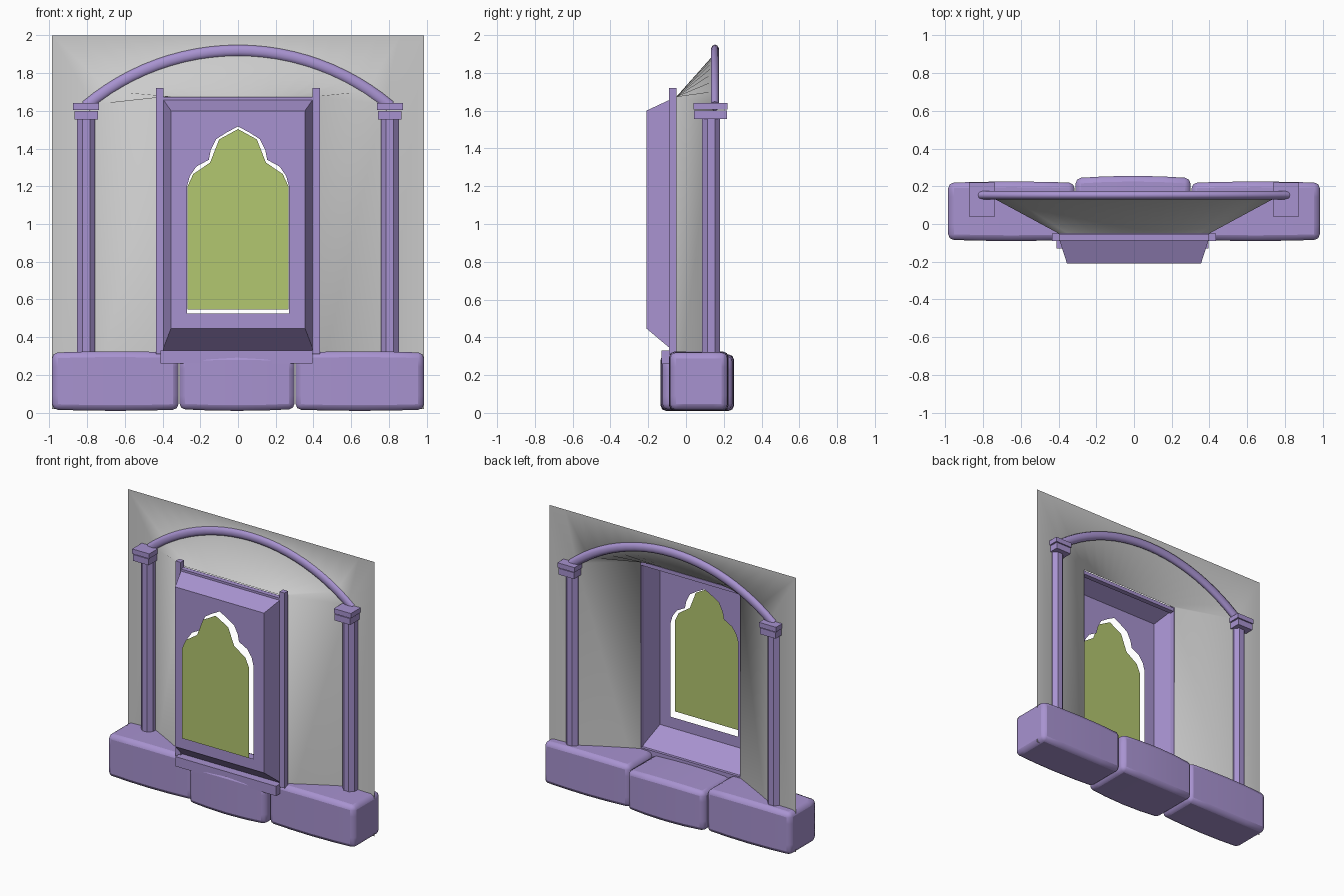
import bpy, bmesh, math
from mathutils import Vector

if "Cube" in bpy.data.objects:
    bpy.data.objects.remove(bpy.data.objects["Cube"], do_unlink=True)


def material(name, rgb):
    m = bpy.data.materials.new(name)
    m.use_nodes = True
    m.diffuse_color = (*rgb, 1)
    m.node_tree.nodes["Principled BSDF"].inputs["Base Color"].default_value = (*rgb, 1)
    return m


purple = material("purple stone", (0.39, 0.29, 0.63))
grey = material("grey plaster", (0.6, 0.6, 0.6))
olive = material("olive glass", (0.45, 0.57, 0.16))


def finish(bm, name, mat, smooth=None):
    """Turn a bmesh into a named object, smooth below the given angle."""
    bmesh.ops.recalc_face_normals(bm, faces=bm.faces[:])
    me = bpy.data.meshes.new(name)
    bm.to_mesh(me)
    bm.free()
    ob = bpy.data.objects.new(name, me)
    bpy.context.scene.collection.objects.link(ob)
    me.materials.append(mat)
    if smooth:
        bpy.ops.object.select_all(action="DESELECT")
        ob.select_set(True)
        bpy.context.view_layer.objects.active = ob
        bpy.ops.object.shade_smooth_by_angle(angle=math.radians(smooth))
    return ob


def fit(bm, lo, hi):
    """Place a unit cube's vertices in the box lo..hi."""
    lo, hi = Vector(lo), Vector(hi)
    for v in bm.verts:
        v.co = Vector([lo[i] + (v.co[i] + 0.5) * (hi[i] - lo[i]) for i in range(3)])


def box(name, lo, hi):
    bm = bmesh.new()
    bmesh.ops.create_cube(bm, size=1)
    fit(bm, lo, hi)
    return finish(bm, name, purple)


def stone(name, lo, hi, bulge):
    """Rounded block, slightly swollen at mid length."""
    bm = bmesh.new()
    bmesh.ops.create_cube(bm, size=1)
    bmesh.ops.subdivide_edges(bm, edges=bm.edges[:], cuts=3, use_grid_fill=True)
    for v in bm.verts:
        u = 1 - bulge * (2 * v.co.x) ** 2
        v.co.y *= u
        v.co.z *= u
    fit(bm, lo, hi)
    ob = finish(bm, name, purple, 50)
    mod = ob.modifiers.new("rounded edges", "BEVEL")
    mod.width, mod.segments = 0.03, 2
    mod.limit_method, mod.angle_limit = "ANGLE", math.radians(50)
    return ob


def strips(bm, rows, closed=False):
    """Quads between successive rows of points."""
    vs = [[bm.verts.new(p) for p in r] for r in rows]
    for a, b in zip(vs, vs[1:]):
        n = len(a)
        for i in range(n if closed else n - 1):
            j = (i + 1) % n
            bm.faces.new((a[i], a[j], b[j], b[i]))
    return vs


# Base stones
stone("base_stone_middle", (-0.31, -0.135, 0.01), (0.30, 0.255, 0.31), 0.06)
stone("base_stone_right", (-0.985, -0.09, 0.01), (-0.315, 0.225, 0.325), 0.04)
stone("base_stone_left", (0.305, -0.09, 0.01), (0.985, 0.225, 0.325), 0.04)

# Columns with two-slab capitals
for side, s in (("right", -1), ("left", 1)):
    cx = s * 0.805
    bm = bmesh.new()
    bmesh.ops.create_cone(bm, cap_ends=True, segments=8, radius1=0.052, radius2=0.052, depth=1.3)
    turn = math.pi / 8
    for v in bm.verts:
        x, y = v.co.x, v.co.y
        v.co = (cx + x * math.cos(turn) - y * math.sin(turn),
                0.133 + x * math.sin(turn) + y * math.cos(turn), v.co.z + 0.92)
    finish(bm, "column_" + side, purple)
    box("capital_lower_" + side, (cx - 0.062, 0.042, 1.555), (cx + 0.062, 0.217, 1.6))
    box("capital_upper_" + side, (cx - 0.068, 0.04, 1.605), (cx + 0.068, 0.22, 1.64))

# Arch moulding swept along a circular arc
R, SPAN, TOP = 1.25, 0.7, 1.918
bm = bmesh.new()
rows = []
for i in range(25):
    a = SPAN * (i / 12 - 1)
    row = []
    for k in range(10):
        t = math.tau * k / 10
        r = R + 0.032 * math.cos(t)
        row.append((r * math.sin(a), 0.153 + 0.023 * math.sin(t), TOP - R + r * math.cos(a)))
    rows.append(row)
ends = strips(bm, rows, closed=True)
bm.faces.new(ends[0])
bm.faces.new(ends[-1])
finish(bm, "arch_moulding", purple, 50)

# Wall: flat surround, arched opening, and splayed reveal down to the window
W, N = 0.77, 16
xs = [W * (2 * i / N - 1) for i in range(N + 1)]
drop = math.sqrt(R * R - W * W)
arc = [(x, 0.15, 1.9 - R + math.sqrt(R * R - x * x)) for x in xs]


def around(points, half, y):
    return [(-half, y, 0.02)] + points + [(half, y, 0.02)]


outer = around([(x / W * 0.985, 0.15, 2.0) for x in xs], 0.985, 0.15)
middle = around(arc, W, 0.15)
inner = around([(x / W * 0.4, -0.05, 1.675) for x in xs], 0.4, -0.05)
bm = bmesh.new()
strips(bm, [outer, middle, inner])
finish(bm, "wall", grey, 180)

# Window frame: posts, top rail, sill
for side, s in (("right", -1), ("left", 1)):
    box("window_post_" + side, (s * 0.415 - 0.02, -0.09, 0.31), (s * 0.415 + 0.02, -0.05, 1.72))
box("window_top_rail", (-0.4, -0.088, 1.645), (0.4, -0.052, 1.672))
box("window_sill", (-0.41, -0.13, 0.26), (0.395, -0.05, 0.33))


def outline(half, foot):
    """Cusped window outline from the right half points."""
    return [(half[0][0], foot)] + half + [(-x, z) for x, z in reversed(half) if x > 0] + [(-half[0][0], foot)]


# Projecting window box, open at the back, with a cusped opening in its front
hole = outline([(0.27, 1.2), (0.255, 1.255), (0.22, 1.305), (0.155, 1.34),
                (0.145, 1.39), (0.115, 1.45), (0.06, 1.485), (0, 1.517)], 0.525)
bm = bmesh.new()
front_y = -0.21
back = [(-0.4, -0.07, 0.33), (0.4, -0.07, 0.33), (0.4, -0.07, 1.665), (-0.4, -0.07, 1.665)]
front = [(-0.355, front_y, 0.447), (0.355, front_y, 0.447), (0.355, front_y, 1.6), (-0.355, front_y, 1.6)]
rim = strips(bm, [back, front], closed=True)[1]
cut = [bm.verts.new((x, front_y, z)) for x, z in hole]
edges = []
for loop in (rim, cut):
    for a, b in zip(loop, loop[1:] + loop[:1]):
        edges.append(bm.edges.get((a, b)) or bm.edges.new((a, b)))
bmesh.ops.triangle_fill(bm, use_beauty=True, use_dissolve=False, edges=edges, normal=(0, -1, 0))
finish(bm, "window_box", purple)

# Glass pane standing just proud of the opening
pane = outline([(0.267, 1.2), (0.237, 1.265), (0.148, 1.325), (0.1, 1.448), (0, 1.503)], 0.547)
bm = bmesh.new()
bm.faces.new([bm.verts.new((x, -0.255, z)) for x, z in pane])
finish(bm, "window_pane", olive)
